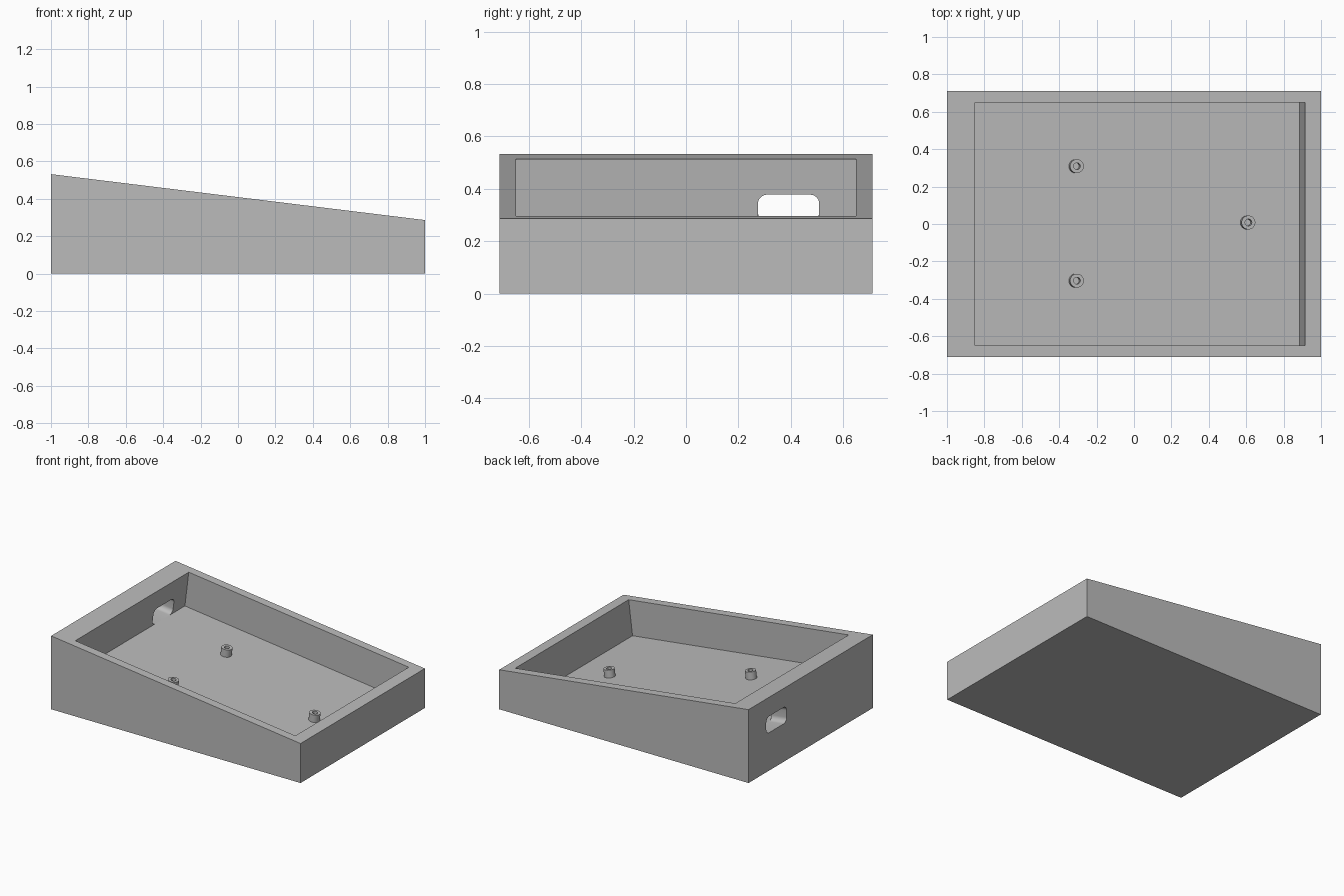
import bpy, bmesh, math
from mathutils import Matrix, Vector

if "Cube" in bpy.data.objects:
    bpy.data.objects.remove(bpy.data.objects["Cube"], do_unlink=True)

HALF_Y, TALL, SLOPE = 0.712, 0.532, math.radians(7)
LOW = TALL - 2 * math.tan(SLOPE)
DEPTH = 0.255

grey = bpy.data.materials.new("plain grey")
grey.use_nodes = True
colour = (0.5, 0.5, 0.5, 1)
grey.diffuse_color = colour
grey.node_tree.nodes["Principled BSDF"].inputs["Base Color"].default_value = colour

# Sloped frame: origin at the upper edge of the high end, local z square to the top
TILT = Matrix.Translation((-1, 0, TALL)) @ Matrix.Rotation(SLOPE, 4, "Y")


def add_object(name, bm, matrix=None):
    if matrix:
        bm.transform(matrix)
    bmesh.ops.recalc_face_normals(bm, faces=bm.faces[:])
    mesh = bpy.data.meshes.new(name)
    bm.to_mesh(mesh)
    bm.free()
    mesh.materials.append(grey)
    ob = bpy.data.objects.new(name, mesh)
    bpy.context.collection.objects.link(ob)
    return ob


def extruded(name, points, direction, matrix=None):
    bm = bmesh.new()
    face = bm.faces.new([bm.verts.new(p) for p in points])
    out = bmesh.ops.extrude_face_region(bm, geom=[face])
    verts = [v for v in out["geom"] if isinstance(v, bmesh.types.BMVert)]
    bmesh.ops.translate(bm, verts=verts, vec=direction)
    return add_object(name, bm, matrix)


def cut(target, cutter):
    cutter.hide_render = True
    mod = target.modifiers.new("cut", "BOOLEAN")
    mod.operation, mod.solver, mod.object = "DIFFERENCE", "EXACT", cutter
    bpy.context.view_layer.objects.active = target
    bpy.ops.object.modifier_apply(modifier=mod.name)
    bpy.data.objects.remove(cutter, do_unlink=True)


def smooth(ob):
    bpy.ops.object.select_all(action="DESELECT")
    ob.select_set(True)
    bpy.context.view_layer.objects.active = ob
    bpy.ops.object.shade_smooth_by_angle(angle=math.radians(30))


# Wedge-shaped body
wedge = [(-1, 0), (1, 0), (1, LOW), (-1, TALL)]
body = extruded("wedge_case", [(x, -HALF_Y, z) for x, z in wedge], (0, 2 * HALF_Y, 0))

# Tray pocket, square to the sloped top
x0, x1 = 0.15 / math.cos(SLOPE), 1.915 / math.cos(SLOPE)
pocket = [(x0, -0.65), (x1, -0.65), (x1, 0.65), (x0, 0.65)]
cut(body, extruded("pocket_cutter", [(x, y, -DEPTH) for x, y in pocket], (0, 0, 0.5), TILT))

# Rounded cable slot through the high end, level with the tray floor
slot_y, slot_w, slot_h, r = 0.392, 0.234, 0.118, 0.035
slot = []
for i, (sy, sz) in enumerate([(1, 1), (-1, 1), (-1, -1), (1, -1)]):
    for k in range(9):
        a = math.pi / 2 * (i + k / 8)
        slot.append((-0.2, slot_y + sy * (slot_w / 2 - r) + r * math.cos(a),
                     -DEPTH + slot_h / 2 + sz * (slot_h / 2 - r) + r * math.sin(a)))
cut(body, extruded("slot_cutter", slot, (0.45, 0, 0), TILT))
smooth(body)

# Hollow standoffs on the tray floor
HEIGHT = 0.055
profile = [(0.037, -0.005), (0.037, HEIGHT), (0.018, HEIGHT), (0.018, 0.001), (0, 0.001)]
for name, x, y in [("back_standoff", -0.305, 0.309), ("front_standoff", -0.305, -0.303),
                   ("low_end_standoff", 0.612, 0.008)]:
    bm = bmesh.new()
    verts = [bm.verts.new((px, 0, pz)) for px, pz in profile]
    edges = [bm.edges.new(pair) for pair in zip(verts, verts[1:])]
    bmesh.ops.spin(bm, geom=verts + edges, axis=(0, 0, 1), cent=(0, 0, 0),
                   angle=2 * math.pi, steps=32)
    bmesh.ops.remove_doubles(bm, verts=bm.verts[:], dist=1e-5)
    # Distance down the slope so that the standoff's top lands at x
    along = (x + 1 + (DEPTH - HEIGHT) * math.sin(SLOPE)) / math.cos(SLOPE)
    smooth(add_object(name, bm, TILT @ Matrix.Translation((along, y, -DEPTH))))
